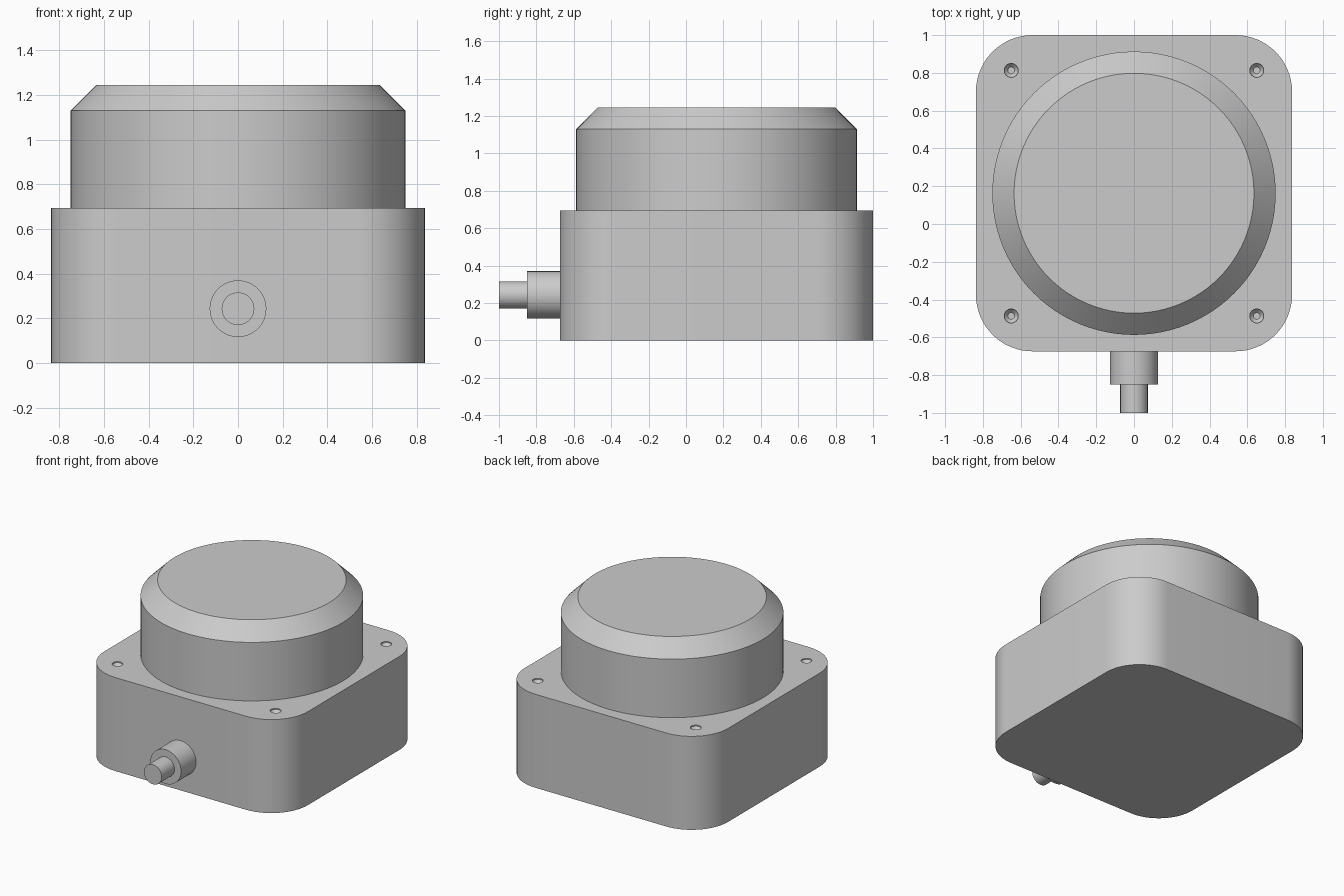
import bpy
import bmesh
from math import sin, cos, pi
from mathutils import Matrix, Vector

cube = bpy.data.objects.get("Cube")
if cube:
    bpy.data.objects.remove(cube, do_unlink=True)

CENTRE_Y = 0.163   # axis of the housing and the drum
HALF = 0.837       # half width of the square housing
BASE_TOP = 0.695
CORNER = 0.3

grey = bpy.data.materials.new("plain grey")
grey.use_nodes = True
grey.diffuse_color = (0.6, 0.6, 0.6, 1)
grey.node_tree.nodes["Principled BSDF"].inputs["Base Color"].default_value = (0.6, 0.6, 0.6, 1)


def finish(name, bm):
    bmesh.ops.recalc_face_normals(bm, faces=bm.faces)
    mesh = bpy.data.meshes.new(name)
    bm.to_mesh(mesh)
    bm.free()
    mesh.materials.append(grey)
    obj = bpy.data.objects.new(name, mesh)
    bpy.context.collection.objects.link(obj)
    return obj


def select(obj):
    bpy.ops.object.select_all(action="DESELECT")
    obj.select_set(True)
    bpy.context.view_layer.objects.active = obj


def smooth(obj):
    select(obj)
    bpy.ops.object.shade_smooth_by_angle(angle=pi / 6)


def lathe(bm, profile, segments, matrix):
    """Stack rings of (radius, height) into a capped solid."""
    rings = []
    for r, z in profile:
        angles = [2 * pi * i / segments for i in range(segments)]
        rings.append([bm.verts.new(matrix @ Vector((r * cos(a), r * sin(a), z))) for a in angles])
    for low, high in zip(rings, rings[1:]):
        for i in range(segments):
            j = (i + 1) % segments
            bm.faces.new((low[i], low[j], high[j], high[i]))
    bm.faces.new(rings[0][::-1])
    bm.faces.new(rings[-1])


# Housing: rounded square, extruded upward
bm = bmesh.new()
outline = []
steps = 16
for quarter, (sx, sy) in enumerate([(1, 1), (-1, 1), (-1, -1), (1, -1)]):
    for i in range(steps + 1):
        a = (quarter + i / steps) * pi / 2
        outline.append(bm.verts.new((sx * (HALF - CORNER) + CORNER * cos(a),
                                     CENTRE_Y + sy * (HALF - CORNER) + CORNER * sin(a), 0)))
floor = bm.faces.new(outline)
raised = bmesh.ops.extrude_face_region(bm, geom=[floor], use_keep_orig=True)
bmesh.ops.translate(bm, vec=(0, 0, BASE_TOP),
                    verts=[v for v in raised["geom"] if isinstance(v, bmesh.types.BMVert)])
housing = finish("housing", bm)

# Four countersunk screw holes cut into the housing top
bm = bmesh.new()
for sx in (-1, 1):
    for sy in (-1, 1):
        place = Matrix.Translation((sx * 0.65, CENTRE_Y + sy * 0.65, BASE_TOP))
        lathe(bm, [(0.018, -0.03), (0.037, -0.008), (0.037, 0.02)], 24, place)
cutter = finish("screw_hole_cutter", bm)
cutter.hide_render = True
cut = housing.modifiers.new("screw_holes", "BOOLEAN")
cut.operation = "DIFFERENCE"
cut.solver = "EXACT"
cut.object = cutter
select(housing)
bpy.ops.object.modifier_apply(modifier=cut.name)
bpy.data.objects.remove(cutter, do_unlink=True)
smooth(housing)

# Drum with a chamfered top edge
bm = bmesh.new()
lathe(bm, [(0.75, BASE_TOP), (0.75, 1.13), (0.635, 1.245)], 96,
      Matrix.Translation((0, CENTRE_Y, 0)))
smooth(finish("drum", bm))

# Cable gland and cable stub pointing out of the front
forward = Matrix.Translation((0, 0, 0.243)) @ Matrix.Rotation(pi / 2, 4, "X")
for name, radius, start, end in [("cable_gland", 0.127, 0.67, 0.85),
                                 ("cable_stub", 0.073, 0.85, 1.0)]:
    bm = bmesh.new()
    lathe(bm, [(radius, start), (radius, end)], 48, forward)
    smooth(finish(name, bm))
